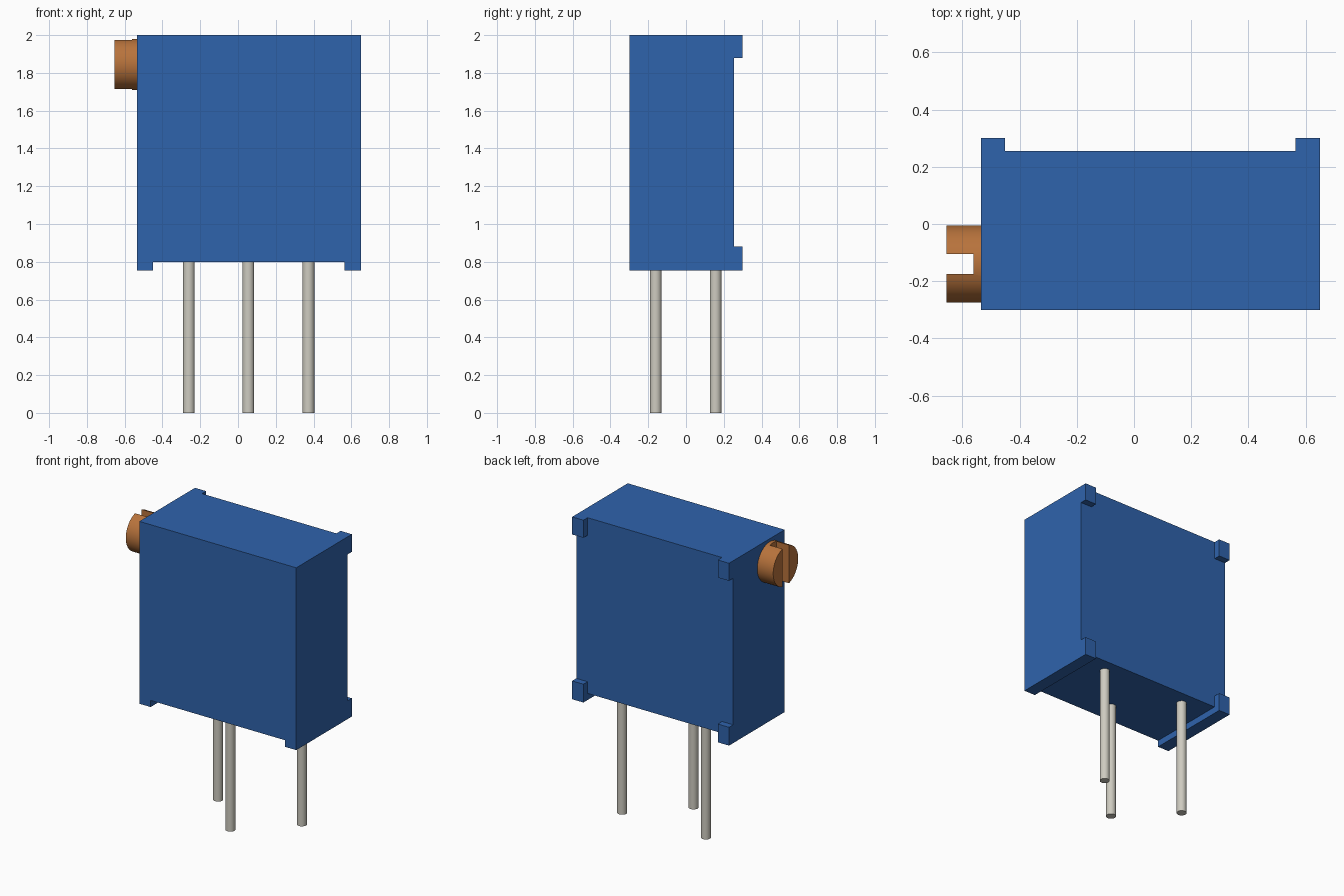
import bpy, math

default = bpy.data.objects.get("Cube")
if default:
    bpy.data.objects.remove(default, do_unlink=True)


def material(name, srgb, roughness):
    rgb = [((c / 255 + 0.055) / 1.055) ** 2.4 for c in srgb]
    mat = bpy.data.materials.new(name)
    mat.use_nodes = True
    mat.diffuse_color = (*rgb, 1)
    bsdf = mat.node_tree.nodes["Principled BSDF"]
    bsdf.inputs["Base Color"].default_value = (*rgb, 1)
    bsdf.inputs["Roughness"].default_value = roughness
    return mat


blue = material("blue plastic", (47, 99, 172), 0.6)
copper = material("copper", (184, 115, 60), 0.5)
grey = material("pin grey", (206, 203, 192), 0.5)


def box(name, low, high, mat=None):
    bpy.ops.mesh.primitive_cube_add(size=1)
    ob = bpy.context.object
    ob.name = name
    for v in ob.data.vertices:
        v.co = [b if c > 0 else a for a, b, c in zip(low, high, v.co)]
    if mat:
        ob.data.materials.append(mat)
    return ob


def cylinder(name, radius, length, centre, mat, tilt=0):
    bpy.ops.mesh.primitive_cylinder_add(
        vertices=48, radius=radius, depth=length, location=centre, rotation=(0, tilt, 0))
    ob = bpy.context.object
    ob.name = name
    ob.data.materials.append(mat)
    return ob


def cut(target, low, high):
    cutter = box("cutter", low, high)
    cutter.hide_render = True
    mod = target.modifiers.new("cut", "BOOLEAN")
    mod.operation = "DIFFERENCE"
    mod.solver = "EXACT"
    mod.object = cutter
    bpy.context.view_layer.objects.active = target
    bpy.ops.object.modifier_apply(modifier=mod.name)
    bpy.data.objects.remove(cutter, do_unlink=True)


def smooth(ob):
    bpy.ops.object.select_all(action="DESELECT")
    ob.select_set(True)
    bpy.context.view_layer.objects.active = ob
    bpy.ops.object.shade_smooth_by_angle(angle=math.radians(30))


# Housing: one block with recesses that leave bottom rails and back corner feet
left, right, front, back, base, top = -0.535, 0.65, -0.3, 0.3, 0.755, 2.0
foot, step = 0.085, 0.045
housing = box("housing", (left, front, base), (right, back, top), blue)
cut(housing, (left + foot, -1, 0), (right - foot, 1, base + step))
cut(housing, (left + foot, back - step, 0), (right - foot, 1, 3))
cut(housing, (-1, back - step, base + 0.125), (1, 1, top - 0.12))

# Slotted adjustment screw on the side
screw = cylinder("adjustment_screw", 0.135, 0.155, (-0.5775, -0.14, 1.845),
                 copper, math.pi / 2)
cut(screw, (-1, -0.175, 1), (-0.56, -0.105, 3))
smooth(screw)

# Staggered leads
for name, x, y in (("right_lead", -0.26, 0.157),
                   ("middle_lead", 0.055, -0.16),
                   ("left_lead", 0.373, 0.157)):
    smooth(cylinder(name, 0.031, 0.82, (x, y, 0.41), grey))
